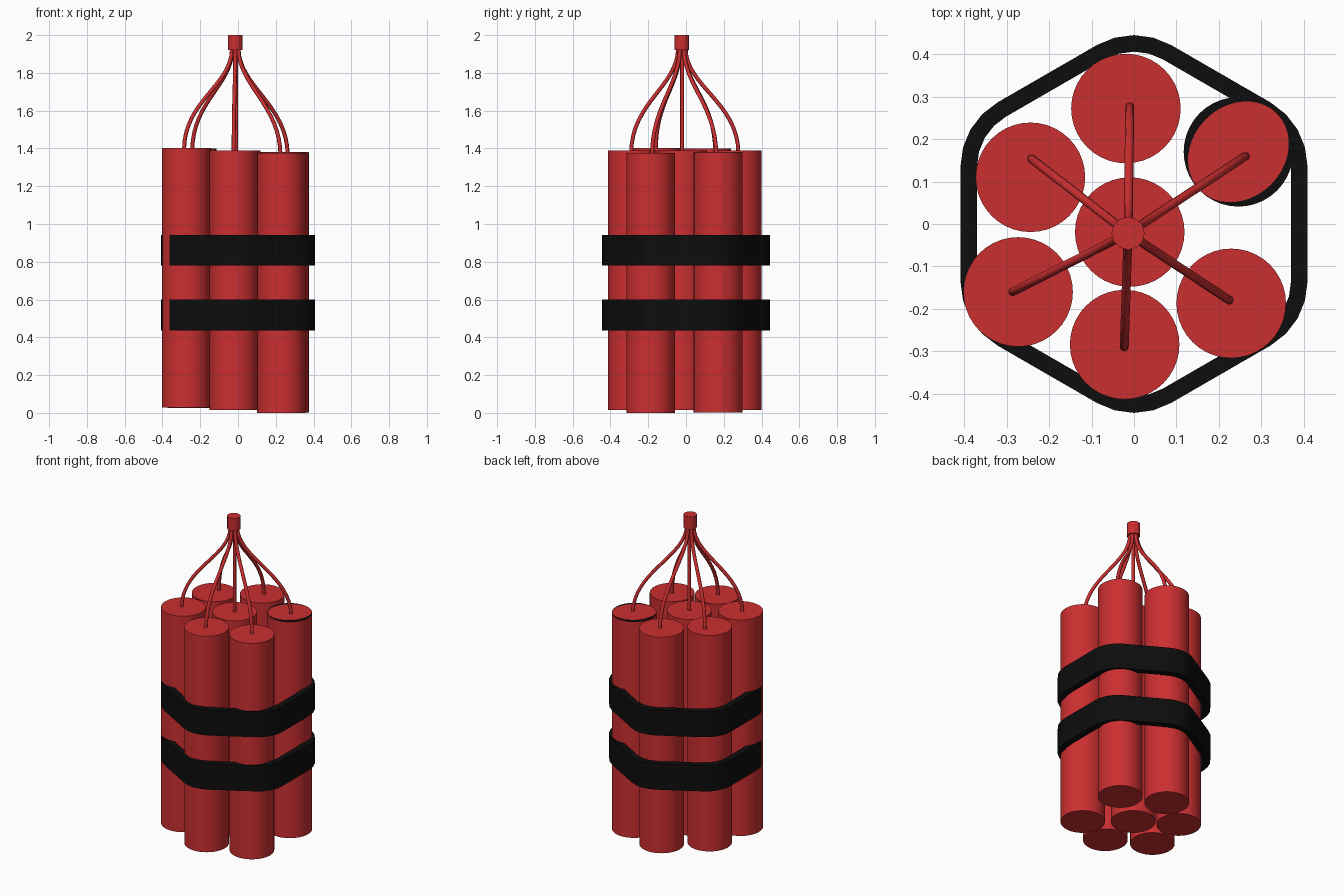
import bpy, bmesh, math
from mathutils import Matrix, Vector

if "Cube" in bpy.data.objects:
    bpy.data.objects.remove(bpy.data.objects["Cube"])


def material(name, rgb):
    m = bpy.data.materials.new(name)
    m.diffuse_color = (*rgb, 1)
    m.use_nodes = True
    m.node_tree.nodes["Principled BSDF"].inputs["Base Color"].default_value = m.diffuse_color
    return m


RED = material("red", (0.60, 0.028, 0.030))
BLACK = material("black", (0.004, 0.004, 0.004))


def finish(name, bm, mat, smooth=True):
    me = bpy.data.meshes.new(name)
    bmesh.ops.recalc_face_normals(bm, faces=bm.faces)
    bm.to_mesh(me)
    bm.free()
    me.materials.append(mat)
    ob = bpy.data.objects.new(name, me)
    bpy.context.collection.objects.link(ob)
    if smooth:
        bpy.ops.object.select_all(action='DESELECT')
        ob.select_set(True)
        bpy.context.view_layer.objects.active = ob
        bpy.ops.object.shade_smooth_by_angle(angle=math.radians(40))
    return ob


def cylinder(name, x, y, z0, z1, r, sides, mat, scale=(1, 1), turn=0, smooth=True):
    bm = bmesh.new()
    place = (Matrix.Translation((x, y, (z0 + z1) / 2)) @ Matrix.Rotation(turn, 4, 'Z')
             @ Matrix.Diagonal((scale[0], scale[1], 1, 1)))
    bmesh.ops.create_cone(bm, cap_ends=True, segments=sides, radius1=r, radius2=r,
                          depth=z1 - z0, matrix=place)
    return finish(name, bm, mat, smooth)


def fuse(name, start, end):
    # S-shaped wire: leaves the stick upright and enters the knot upright
    cu = bpy.data.curves.new(name, 'CURVE')
    cu.dimensions = '3D'
    cu.bevel_depth = 0.0105
    cu.bevel_resolution = 2
    cu.resolution_u = 16
    sp = cu.splines.new('BEZIER')
    sp.bezier_points.add(1)
    for p, co, h in zip(sp.bezier_points, (start, end), (0.27, 0.20)):
        p.handle_left_type = p.handle_right_type = 'FREE'
        p.co = co
        p.handle_left = Vector(co) - Vector((0, 0, h))
        p.handle_right = Vector(co) + Vector((0, 0, h))
    cu.materials.append(RED)
    ob = bpy.data.objects.new(name, cu)
    bpy.context.collection.objects.link(ob)


# Sticks: centre x, y, base height, fuse x, y
sticks = [
    (-0.010, -0.019, 0.015, -0.010, -0.020),
    (-0.019, 0.272, 0.015, -0.010, 0.277),
    (-0.244, 0.110, 0.025, -0.242, 0.154),
    (-0.273, -0.160, 0.028, -0.286, -0.160),
    (-0.022, -0.284, 0.015, -0.023, -0.290),
    (0.229, -0.187, 0.000, 0.225, -0.180),
    (0.246, 0.170, 0.003, 0.263, 0.160),
]
KNOT = Vector((-0.014, -0.022))
for i, (x, y, z, fx, fy) in enumerate(sticks):
    cylinder(f"stick_{i}", x, y, z, z + 1.375, 0.129, 40, RED)
    d = Vector((fx, fy)) - KNOT
    e = KNOT + d.normalized() * min(0.02, d.length)
    fuse(f"fuse_{i}", (fx, fy, z + 1.36), (e.x, e.y, 1.93))

# Dark crescents on the end of the back right stick
x, y, z = sticks[6][:3]
cylinder("dark_end", x, y, z + 1.374, z + 1.377, 0.1285, 40, BLACK)
cylinder("red_end", x, y, z + 1.376, z + 1.379, 0.128, 40, RED, (1, 0.85), math.radians(45))

# Knot that gathers the fuses
cylinder("fuse_knot", KNOT.x, KNOT.y, 1.92, 2.0, 0.039, 12, RED, smooth=False)


def outline(corner_r, ring_r=0.27, steps=4):
    # rounded hexagon around the outer sticks
    pts = []
    for k in range(6):
        mid = math.radians(30 + 60 * k)
        for s in range(steps + 1):
            a = mid + math.radians(-30 + 60 * s / steps)
            pts.append((ring_r * math.cos(mid) + corner_r * math.cos(a),
                        ring_r * math.sin(mid) + corner_r * math.sin(a)))
    return pts


# Two black straps
for name, z0, z1 in (("lower_strap", 0.435, 0.60), ("upper_strap", 0.78, 0.943)):
    bm = bmesh.new()
    loops = []
    for r, z in ((0.175, z0), (0.175, z1), (0.136, z1), (0.136, z0)):
        loops.append([bm.verts.new((px, py, z)) for px, py in outline(r)])
    n = len(loops[0])
    for a in range(4):
        A, B = loops[a], loops[(a + 1) % 4]
        for i in range(n):
            j = (i + 1) % n
            bm.faces.new((A[i], A[j], B[j], B[i]))
    finish(name, bm, BLACK, smooth=False)
